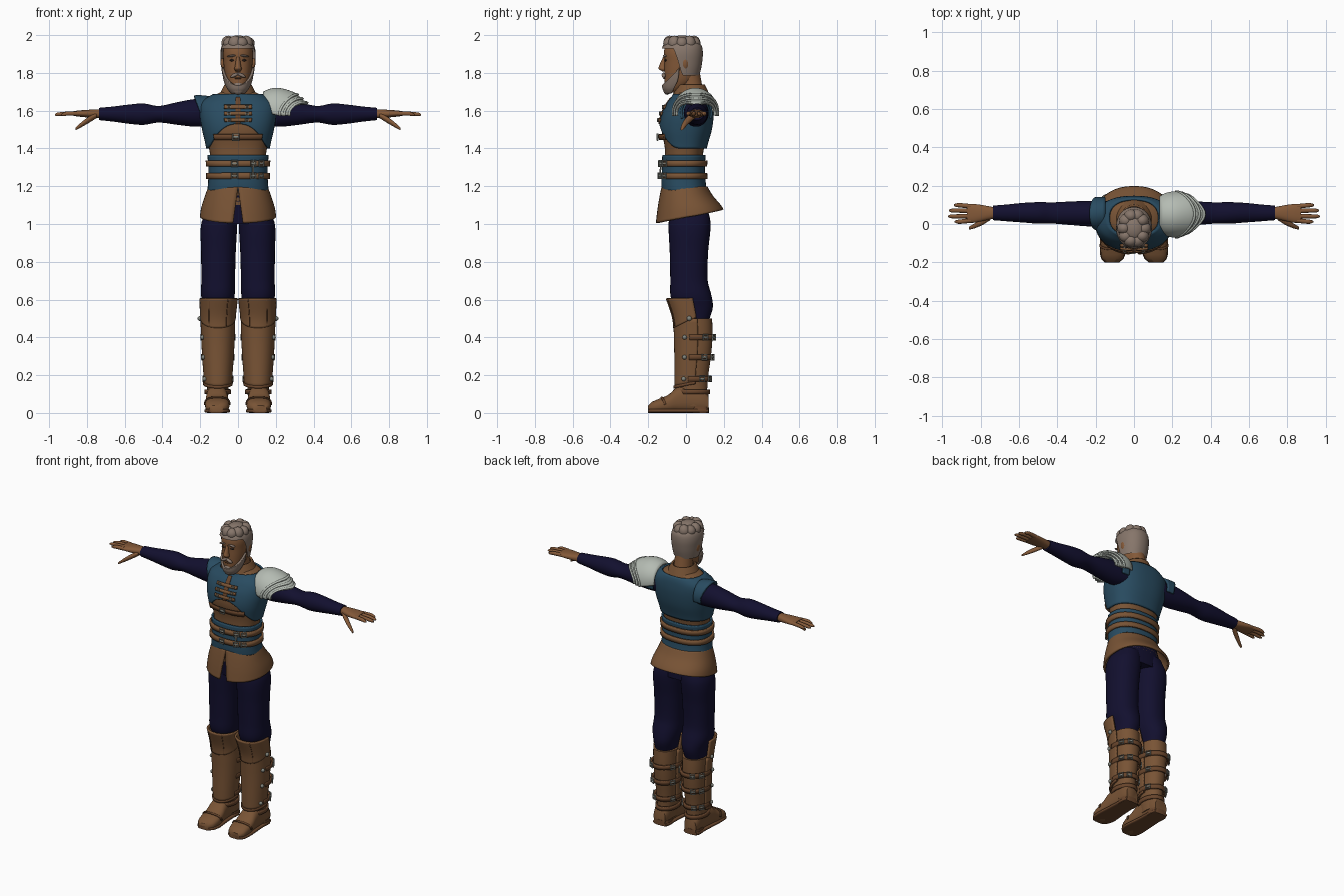
import bpy
import bmesh
import math
from math import sin, cos, radians
from mathutils import Vector

if "Cube" in bpy.data.objects:
    bpy.data.objects.remove(bpy.data.objects["Cube"])


def material(name, r, g, b):
    m = bpy.data.materials.new(name)
    m.use_nodes = True
    m.diffuse_color = (r, g, b, 1)
    node = next(n for n in m.node_tree.nodes if n.type == "BSDF_PRINCIPLED")
    node.inputs["Base Color"].default_value = (r, g, b, 1)
    return m


SKIN = material("skin", .23, .1, .04)
LEATHER = material("brown leather", .19, .088, .036)
STRAP = material("dark strap leather", .14, .06, .025)
TEAL = material("teal cloth", .022, .072, .12)
NAVY = material("navy cloth", .006, .005, .028)
PLATE = material("pale plate", .46, .5, .45)
HAIR = material("grey brown hair", .24, .18, .145)
METAL = material("buckle metal", .22, .23, .2)
EYE = material("dark eye", .03, .02, .015)


def sample(prof, t):
    """Smoothly interpolate the bounds of a cross-section at station t."""
    t = min(max(t, prof[0][0]), prof[-1][0])
    i = next(k for k in range(len(prof) - 1) if t <= prof[k + 1][0])
    p, q = prof[i], prof[i + 1]
    o, r = prof[max(i - 1, 0)], prof[min(i + 2, len(prof) - 1)]
    h = q[0] - p[0]
    u = (t - p[0]) / h
    out = []
    for k in range(1, 5):
        m0 = (q[k] - o[k]) / (q[0] - o[0]) * h
        m1 = (r[k] - p[k]) / (r[0] - p[0]) * h
        d = q[k] - p[k]
        out.append(p[k] + u * (m0 + u * (3 * d - 2 * m0 - m1 + u * (m0 + m1 - 2 * d))))
    return out


def point(prof, t, a, off=0, e=1, axis="z", side=1):
    u0, u1, v0, v1 = sample(prof, t)
    c, s = cos(radians(a)), sin(radians(a))
    c, s = math.copysign(abs(c) ** e, c), math.copysign(abs(s) ** e, s)
    u = (u0 + u1) / 2 + ((u1 - u0) / 2 + off) * c
    v = (v0 + v1) / 2 + ((v1 - v0) / 2 + off) * s
    x, y, z = {"z": (u, v, t), "x": (t, u, v), "y": (u, t, v)}[axis]
    return Vector((x * side, y, z))


def finish(ob, name, mat):
    ob.name = name
    ob.data.materials.append(mat)
    bpy.ops.object.select_all(action="DESELECT")
    ob.select_set(True)
    bpy.context.view_layer.objects.active = ob
    bpy.ops.object.shade_smooth_by_angle(angle=radians(45))
    return ob


def surface(name, prof, mat, lo=None, hi=None, a0=0, a1=360, off=0, e=1, axis="z",
            side=1, thick=0, split=0, cap=False, nu=36, nv=16):
    """Sweep a section along its axis; lo and hi trim it per angle."""
    lo = prof[0][0] if lo is None else lo
    hi = prof[-1][0] if hi is None else hi
    full = a1 - a0 == 360 and not split
    bm = bmesh.new()
    rows = []
    for j in range(nv + 1):
        f, row = j / nv, []
        for i in range(nu if full else nu + 1):
            g = split * (1 - f)
            a = a0 + g + (a1 - a0 - 2 * g) * i / nu
            b = lo(a) if callable(lo) else lo
            t = hi(a) if callable(hi) else hi
            row.append(bm.verts.new(point(prof, b + (t - b) * f, a, off, e, axis, side)))
        rows.append(row)
    for low, up in zip(rows, rows[1:]):
        for i in range(nu):
            k = (i + 1) % len(low)
            bm.faces.new((low[i], low[k], up[k], up[i]))
    if full and not thick:
        bm.faces.new(rows[-1])
        if not cap:
            bm.faces.new(rows[0][::-1])
    bmesh.ops.recalc_face_normals(bm, faces=bm.faces)
    me = bpy.data.meshes.new(name)
    bm.to_mesh(me)
    bm.free()
    ob = bpy.data.objects.new(name, me)
    bpy.context.collection.objects.link(ob)
    if thick:
        mod = ob.modifiers.new("thickness", "SOLIDIFY")
        mod.thickness, mod.offset = thick, 0
    return finish(ob, name, mat)


def ball(name, loc, scale, mat, tilt=0):
    bpy.ops.mesh.primitive_uv_sphere_add(segments=16, ring_count=10, location=loc, rotation=(0, tilt, 0))
    bpy.context.object.scale = scale
    return finish(bpy.context.object, name, mat)


def buckle(name, prof, t, a, off, size, side=1, e=1):
    """Square frame with a prong, lying on a surface."""
    p = point(prof, t, a, off, e, side=side)
    n = point(prof, t, a, off + .1, e, side=side) - p
    q = n.to_track_quat("Z", "Y")
    bpy.ops.mesh.primitive_torus_add(major_segments=4, minor_segments=6, major_radius=size, minor_radius=size * .22)
    ob = bpy.context.object
    for v in ob.data.vertices:
        x, y, z = v.co
        v.co = q @ Vector(((x - y) * .7, (x + y) * .7, z)) + p
    finish(ob, name, METAL)
    ball(name + "_prong", p, (size * .9, size * .3, size * .25), METAL).rotation_euler = q.to_euler()


def sym(rows):
    return [(z, -w, w, f, b) for z, w, f, b in rows]


# Torso and vest
torso = sym([(1, .165, -.085, .12), (1.1, .16, -.1, .115), (1.2, .145, -.115, .092),
             (1.3, .142, -.112, .085), (1.4, .153, -.112, .095), (1.5, .175, -.128, .122),
             (1.58, .187, -.115, .132), (1.64, .18, -.085, .13), (1.675, .135, -.06, .122),
             (1.71, .07, -.045, .1)])
T = .85
surface("torso_leather", torso, LEATHER, e=T, lo=1.1, hi=1.7, nv=30)
surface("pelvis", torso, NAVY, e=T, hi=1.15)
surface("vest", torso, TEAL, off=.01, e=T, thick=.01, nu=72, nv=24, hi=1.685,
        lo=lambda a: 1.4 + .13 * max(0, -sin(radians(a))) ** 3)
surface("waist_wrap", torso, TEAL, off=.01, e=T, thick=.01, lo=1.175, hi=1.365)
surface("collar", sym([(1.67, .1, -.068, .125), (1.735, .066, -.048, .095)]), LEATHER, thick=.012)
surface("vest_placket", torso, STRAP, off=.017, e=T, thick=.006, a0=-92.5, a1=-87.5, lo=1.53, hi=1.67, nu=4)
for z in (1.255, 1.32):
    surface("waist_belt", torso, LEATHER, off=.021, e=T, thick=.012, lo=z - .016, hi=z + .016, nv=2, nu=64)
    for a in (-94, -66, -48):
        buckle("waist_buckle", torso, z, a, .032, .021, e=T)
surface("chest_belt", torso, STRAP, off=.018, e=T, thick=.01, a0=-130, a1=-50, lo=1.445, hi=1.475, nv=2)
buckle("chest_buckle", torso, 1.46, -92, .028, .023, e=T)
for z in (1.55, 1.585, 1.62):
    surface("vest_strap", torso, LEATHER, off=.021, e=T, thick=.01, a0=-107, a1=-73, lo=z - .009, hi=z + .009, nv=2)
    for a in (-100, -80):
        buckle("vest_buckle", torso, z, a, .028, .012, e=T)
surface("buckle_tab", torso, METAL, off=.032, e=T, thick=.006, a0=-68, a1=-65, lo=1.24, hi=1.34, nu=2)

# Flared skirt, open at the front
skirt = sym([(1, .2, -.155, .21), (1.08, .19, -.145, .19), (1.15, .168, -.133, .135), (1.21, .147, -.12, .1)])
surface("skirt", skirt, LEATHER, e=.9, thick=.012, a0=-90, a1=270, split=6, nu=60, hi=1.195,
        lo=lambda a: 1.04 + .035 * sin(radians(a)))

# Head
surface("neck", sym([(1.62, .07, -.04, .11), (1.72, .057, -.035, .088), (1.82, .055, -.05, .07)]), SKIN)
head = sym([(1.695, .025, -.1, -.045), (1.72, .046, -.112, .0), (1.76, .063, -.114, .045),
            (1.81, .072, -.115, .063), (1.86, .077, -.115, .072), (1.91, .079, -.117, .075),
            (1.95, .068, -.104, .066), (1.975, .04, -.07, .035), (1.982, .02, -.04, .01)])
surface("head", head, SKIN, e=.92, nv=28)


def hairline(a):
    k = min(max((.15 - sin(radians(a))) / .6, 0), 1)
    return 1.785 + .145 * k * k * (3 - 2 * k)


surface("hair", head, HAIR, off=.014, e=.92, lo=hairline, cap=True, nu=60)
surface("beard", head, HAIR, off=.007, e=.92, thick=.012, a0=-175, a1=-5,
        hi=lambda a: 1.85 - .115 * max(0, -sin(radians(a))) ** .7)
for i in range(10):
    a = radians(36 * i)
    ball("hair_lock", (.052 * cos(a), -.022 + .068 * sin(a), 1.957), (.036, .034, .034 + .006 * (i % 2)), HAIR)
ball("hair_crown", (0, -.02, 1.965), (.055, .065, .034), HAIR)
ball("chin_beard", (0, -.1, 1.72), (.036, .022, .036), HAIR)
surface("nose", sym([(1.808, .012, -.125, -.1), (1.82, .02, -.144, -.1), (1.835, .016, -.143, -.1),
                     (1.885, .009, -.121, -.09)]), SKIN, nu=16)
ball("mouth", (0, -.113, 1.772), (.02, .008, .005), STRAP)
for s in (1, -1):
    ball("eye", (s * .031, -.107, 1.867), (.013, .008, .006), EYE)
    ball("eyebrow", (s * .034, -.112, 1.89), (.024, .01, .006), HAIR, s * .15)
    ball("moustache", (s * .018, -.118, 1.788), (.024, .011, .009), HAIR, s * .45)
    ball("ear", (s * .08, -.005, 1.845), (.012, .02, .033), SKIN, s * .15)

# Limb sections
arm = [(.13, 0, .12, 1.52, 1.655), (.22, -.012, .12, 1.515, 1.662), (.32, -.006, .118, 1.525, 1.645),
       (.42, .002, .113, 1.537, 1.625), (.5, .002, .114, 1.525, 1.638), (.58, .008, .11, 1.531, 1.632),
       (.66, .014, .102, 1.542, 1.622), (.735, .02, .096, 1.55, 1.615)]
palm = [(.72, .03, .085, 1.56, 1.608), (.77, .02, .095, 1.562, 1.606), (.83, .007, .104, 1.567, 1.602),
        (.87, .007, .104, 1.572, 1.598)]
thumb = [(.75, .02, .06, 1.56, 1.59), (.79, -.005, .03, 1.535, 1.568), (.83, -.022, .004, 1.512, 1.538),
         (.86, -.03, -.014, 1.496, 1.51)]
trouser = [(.46, .05, .165, -.03, .11), (.5, .045, .17, -.04, .125), (.56, .03, .18, -.06, .142),
           (.62, .018, .195, -.082, .135), (.7, .016, .194, -.083, .115), (.85, .012, .195, -.086, .117),
           (1, .004, .195, -.092, .13), (1.08, .004, .16, -.08, .115)]
boot = [(.04, .055, .163, -.04, .115), (.12, .05, .163, -.045, .112), (.2, .045, .167, -.046, .118),
        (.3, .038, .174, -.046, .132), (.4, .033, .179, -.048, .14), (.5, .03, .183, -.055, .138),
        (.61, .018, .186, -.09, .13)]
foot = [(-.2, .08, .15, .006, .04), (-.185, .06, .166, 0, .056), (-.14, .046, .174, 0, .076),
        (-.09, .048, .173, 0, .098), (-.05, .053, .17, 0, .135), (.02, .057, .166, 0, .15),
        (.09, .06, .163, 0, .14), (.118, .07, .155, 0, .1)]
sole = [(y, a - .004, b + .004, 0, .022) for y, a, b, c, d in foot]
fingers = ((.012, .935), (.04, .97), (.07, .965), (.098, .94))

for s in (1, -1):
    # Arms and hands
    surface("sleeve", arm, NAVY, axis="x", side=s, nv=36)
    surface("palm", palm, SKIN, axis="x", side=s, e=.85)
    surface("thumb", thumb, SKIN, axis="x", side=s, nu=12)
    for i, (y, tip) in enumerate(fingers):
        w = .0125
        knuckle = .055 + (y - .055) * .85
        rows = [(x, c - r, c + r, 1.585 - drop - r, 1.585 - drop + r) for x, c, r, drop in
                ((.85, knuckle, w, 0), (.91, y, w * .9, .001), (tip - .012, y, w * .75, .005), (tip, y, w * .3, .007))]
        surface("finger", rows, SKIN, axis="x", side=s, nu=10, nv=10)
    surface("shoulder_flap", arm, TEAL, axis="x", side=s, off=.014, thick=.012, a0=-20, a1=200,
            lo=.15, hi=lambda a: .2 + .032 * max(0, sin(radians(a))), nv=5)

    # Legs and boots
    surface("trouser_leg", trouser, NAVY, side=s, e=.9, nv=36)
    surface("boot_shaft", boot, LEATHER, side=s, e=.92, hi=.5)
    surface("boot_foot", foot, LEATHER, axis="y", side=s, e=.8)
    surface("boot_sole", sole, STRAP, axis="y", side=s, e=.5)
    surface("toe_seam", foot, STRAP, axis="y", side=s, e=.8, off=.003, thick=.006, a0=0, a1=180,
            lo=lambda a: -.115 - .02 * sin(radians(a)), hi=lambda a: -.105 - .02 * sin(radians(a)), nv=2)
    surface("boot_heel", [(0, .058, .165, .03, .122), (.035, .06, .163, .03, .12)], STRAP, side=s, e=.6, nv=2)
    surface("ankle_strap", boot, STRAP, side=s, off=.009, thick=.01, lo=.1, hi=.125, nv=2)
    surface("greave", boot, LEATHER, side=s, e=.92, off=.01, thick=.012, a0=-188, a1=8, hi=.5,
            lo=lambda a: .155 + .02 * sin(radians(a)))
    surface("greave_hem", boot, STRAP, side=s, e=.92, off=.016, thick=.008, a0=-188, a1=8, nv=2,
            lo=lambda a: .15 + .02 * sin(radians(a)), hi=lambda a: .165 + .02 * sin(radians(a)))
    surface("knee_guard", boot, LEATHER, side=s, e=.85, off=.012, thick=.012, a0=-185, a1=5,
            lo=lambda a: .5 + .05 * sin(radians(a)), hi=.607)
    for a in (-115, -65):
        surface("knee_seam", boot, STRAP, side=s, e=.85, off=.019, thick=.005, a0=a - 1, a1=a + 1, lo=.46, hi=.6, nu=2)
    for z in (.18, .295, .4):
        surface("calf_strap", boot, STRAP, side=s, off=.013, thick=.011, a0=-15, a1=195, lo=z - .014, hi=z + .014, nv=2)
        for a in (30, 62, 150):
            buckle("calf_buckle", boot, z, a, .022, .02, side=s)
        ball("greave_stud", point(boot, z, -28, .02, side=s), (.012,) * 3, METAL)
    ball("knee_stud", point(boot, .5, -12, .02, side=s), (.013,) * 3, METAL)

# Layered shoulder plates on the left arm
pauldron = [(.13, -.03, .13, 1.53, 1.685), (.17, -.05, .15, 1.5, 1.703), (.22, -.058, .158, 1.475, 1.707),
            (.29, -.05, .155, 1.485, 1.687), (.34, -.035, .14, 1.49, 1.66), (.39, -.02, .12, 1.5, 1.63)]
for i, (start, end) in enumerate(((.135, .225), (.2, .25), (.22, .275))):
    surface("pauldron_plate", pauldron, PLATE, axis="x", thick=.01, off=.008 - .007 * i,
            a0=-8, a1=188, lo=start, hi=lambda a: end + .095 * max(0, sin(radians(a))) ** 1.5, nv=10)
    surface("pauldron_rim", pauldron, PLATE, axis="x", thick=.009, off=.013 - .007 * i, a0=-8, a1=188,
            lo=lambda a: end - .01 + .095 * max(0, sin(radians(a))) ** 1.5,
            hi=lambda a: end + .002 + .095 * max(0, sin(radians(a))) ** 1.5, nv=2)
